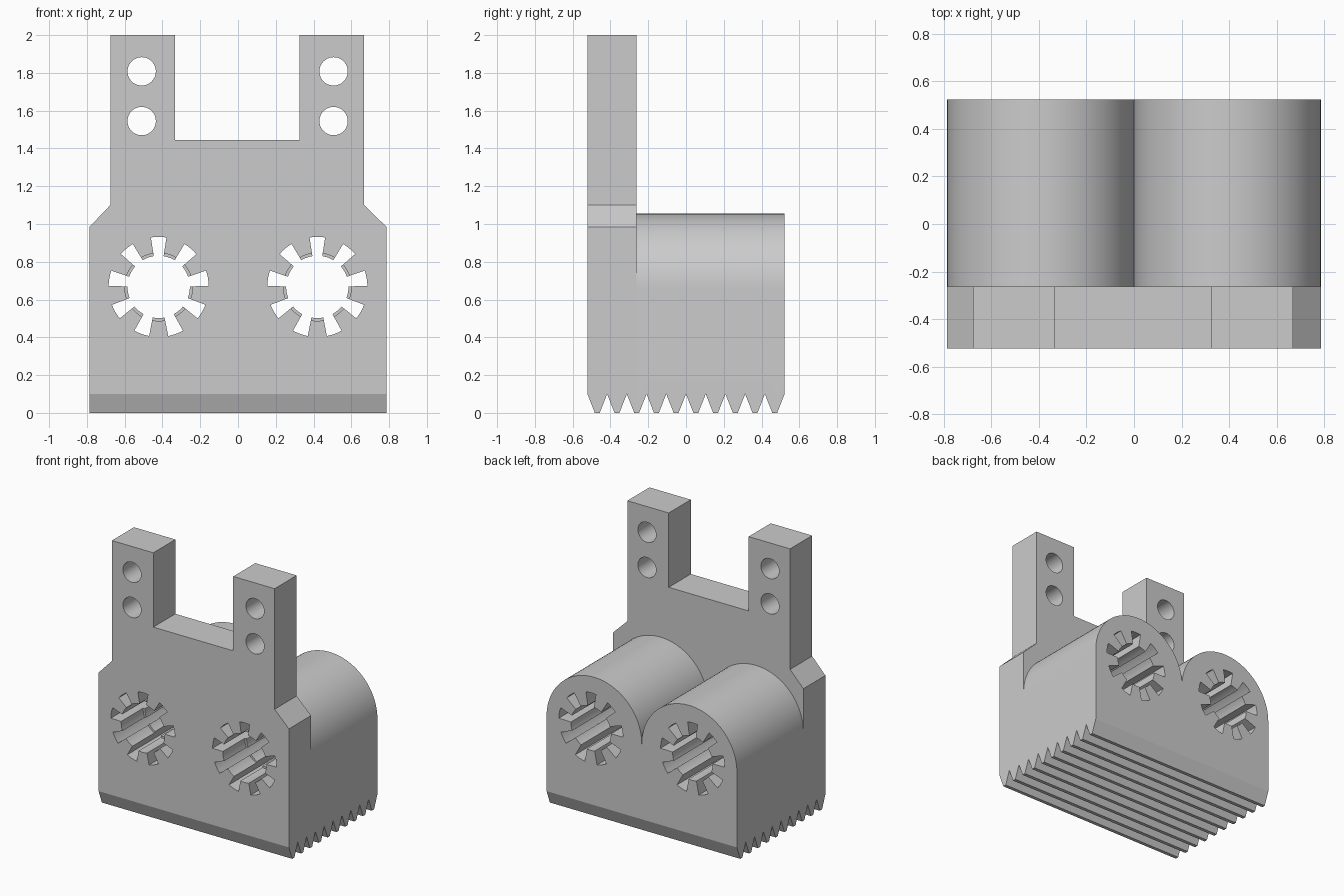
import bpy
import bmesh
from math import sin, cos, pi, radians

cube = bpy.data.objects.get("Cube")
if cube:
    bpy.data.objects.remove(cube, do_unlink=True)

grey = bpy.data.materials.new("light grey")
grey.use_nodes = True
colour = (0.6, 0.6, 0.6, 1)
grey.diffuse_color = colour
grey.node_tree.nodes["Principled BSDF"].inputs["Base Color"].default_value = colour

HALF_W, FRONT, STEP, BACK = 0.786, -0.522, -0.262, 0.522
BELOW = -0.1   # blocks start below the ground and are trimmed by the tooth cutter


def prism(name, outlines, axis, start, end):
    """Extrude flat outlines along x or y into one object."""
    bm = bmesh.new()
    for outline in outlines:
        ends = []
        for d in (start, end):
            pts = [(d, u, v) if axis == "x" else (u, d, v) for u, v in outline]
            ends.append([bm.verts.new(p) for p in pts])
        a, b = ends
        bm.faces.new(a)
        bm.faces.new(b[::-1])
        n = len(a)
        for i in range(n):
            j = (i + 1) % n
            bm.faces.new((a[j], a[i], b[i], b[j]))
    bmesh.ops.recalc_face_normals(bm, faces=bm.faces)
    mesh = bpy.data.meshes.new(name)
    bm.to_mesh(mesh)
    bm.free()
    mesh.materials.append(grey)
    obj = bpy.data.objects.new(name, mesh)
    bpy.context.collection.objects.link(obj)
    return obj


def arc(cx, cz, r, a0, a1, steps):
    return [(cx + r * cos(a0 + (a1 - a0) * i / steps),
             cz + r * sin(a0 + (a1 - a0) * i / steps)) for i in range(steps + 1)]


def splined_hole(cx, inner, outer=0.265, cz=0.667, slots=9):
    """Round bore with radial slots, the first one pointing up."""
    pts = []
    half, pitch = radians(9), 2 * pi / slots
    for i in range(slots):
        mid = pi / 2 + i * pitch
        pts += arc(cx, cz, outer, mid - half, mid + half, 4)
        pts += arc(cx, cz, inner, mid + half, mid + pitch - half, 4)
    return pts


def cut(obj, *cutters):
    """Subtract the cutters, then remove them."""
    bpy.ops.object.select_all(action="DESELECT")
    bpy.context.view_layer.objects.active = obj
    obj.select_set(True)
    for cutter in cutters:
        mod = obj.modifiers.new("cut", "BOOLEAN")
        mod.operation, mod.solver, mod.object = "DIFFERENCE", "EXACT", cutter
        bpy.ops.object.modifier_apply(modifier=mod.name)
        bpy.data.objects.remove(cutter, do_unlink=True)
    bpy.ops.object.shade_smooth_by_angle(angle=radians(20))


def tooth_cutter():
    """Everything below the row of blunt teeth on the underside."""
    count, tip, depth = 10, 0.013, 0.1
    pitch = (BACK - FRONT) / count
    pts = [(FRONT - 0.1, -0.3), (FRONT - 0.1, depth)]
    for i in range(count):
        y = FRONT + i * pitch
        pts += [(y, depth), (y + pitch / 2 - tip, 0), (y + pitch / 2 + tip, 0)]
    pts += [(BACK, depth), (BACK + 0.1, depth), (BACK + 0.1, -0.3)]
    return prism("tooth_cutter", [pts], "x", -1, 1)


def bore_cutter(inner):
    return prism("bore_cutter", [splined_hole(s * 0.42, inner) for s in (-1, 1)],
                 "y", -1, 1)


# Front plate with two upright tabs
shift = -0.004
right_half = [(HALF_W, BELOW), (HALF_W, 0.985), (0.672 + shift, 1.1),
              (0.672 + shift, 2), (0.33 + shift, 2), (0.33 + shift, 1.445)]
left_half = [(-HALF_W, BELOW), (-HALF_W, 0.985), (-0.672 + shift, 1.1),
             (-0.672 + shift, 2), (-0.33 + shift, 2), (-0.33 + shift, 1.445)]
plate = prism("front_plate", [right_half + left_half[::-1]], "y", FRONT, STEP)
bolt_holes = [arc(s * 0.508 + shift / 2, z, 0.075, 0, 2 * pi, 48)[:-1]
              for s in (-1, 1) for z in (1.545, 1.808)]
cut(plate, prism("bolt_hole_cutter", bolt_holes, "y", -1, 1),
    bore_cutter(0.18), tooth_cutter())

# Rear body with two round-topped barrels
r = HALF_W / 2
arches = arc(r, 1.055 - r, r, 0, pi, 48) + arc(-r, 1.055 - r, r, 0, pi, 48)[1:]
body = prism("barrel_body", [[(HALF_W, BELOW)] + arches + [(-HALF_W, BELOW)]],
             "y", STEP, BACK)
cut(body, bore_cutter(0.165), tooth_cutter())
